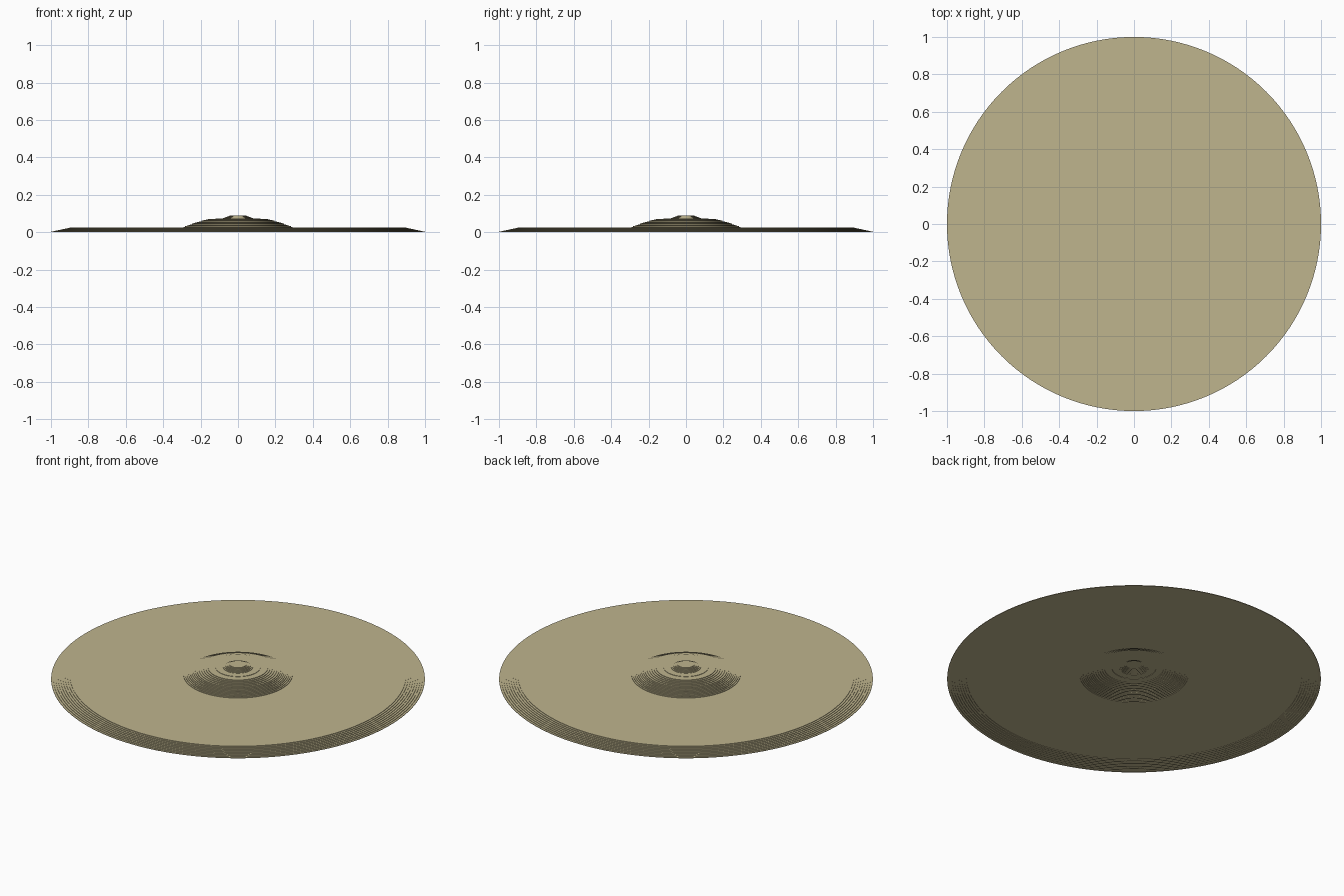
import bpy, bmesh, math

if "Cube" in bpy.data.objects:
    bpy.data.objects.remove(bpy.data.objects["Cube"])

SEGMENTS = 128
THICKNESS = 0.0022

# Brass colour
brass = bpy.data.materials.new("pale_brass")
brass.diffuse_color = (0.52, 0.46, 0.27, 1.0)
brass.use_nodes = True
brass.node_tree.nodes["Principled BSDF"].inputs["Base Color"].default_value = brass.diffuse_color

# Outline from the centre to the rim: radius, height, number of fine steps
OUTLINE = [(0.045, 0.090, 0), (0.080, 0.075, 5), (0.160, 0.071, 2),
           (0.220, 0.055, 5), (0.300, 0.025, 9), (0.900, 0.025, 0),
           (1.000, 0.003, 8)]


def stepped_profile(outline):
    """Turn the sloping outline into flat terraces with upright risers."""
    pts = [(0.0, outline[0][1]), outline[0][:2]]
    for (r0, z0, _), (r1, z1, n) in zip(outline, outline[1:]):
        for i in range(n):
            z = z0 + (z1 - z0) * (i + 1) / n
            r = r0 + (r1 - r0) * (i + 1) / n
            pts += [(pts[-1][0], z), (r, z)]
        if n == 0:
            pts.append((r1, z1))
    return pts


# Thin hollow shell: the underside follows the top
top = stepped_profile(OUTLINE)
under = [(max(r - 0.0015, 0.0), z - THICKNESS) for r, z in top]
under[-1] = (1.0, 0.0)
profile = top + under[::-1]

# Lathe the profile around z
bm = bmesh.new()
verts = [bm.verts.new((r, 0, z)) for r, z in profile]
edges = [bm.edges.new(pair) for pair in zip(verts, verts[1:])]
bmesh.ops.spin(bm, geom=verts + edges, cent=(0, 0, 0), axis=(0, 0, 1),
               angle=math.tau, steps=SEGMENTS, use_merge=False)
bmesh.ops.remove_doubles(bm, verts=bm.verts, dist=0.00005)
bmesh.ops.recalc_face_normals(bm, faces=bm.faces)

mesh = bpy.data.meshes.new("cymbal_disc")
bm.to_mesh(mesh)
bm.free()
mesh.materials.append(brass)
disc = bpy.data.objects.new("cymbal_disc", mesh)
bpy.context.collection.objects.link(disc)

# Round sides smooth, terrace edges sharp
bpy.context.view_layer.objects.active = disc
disc.select_set(True)
bpy.ops.object.shade_smooth_by_angle(angle=math.radians(30))
